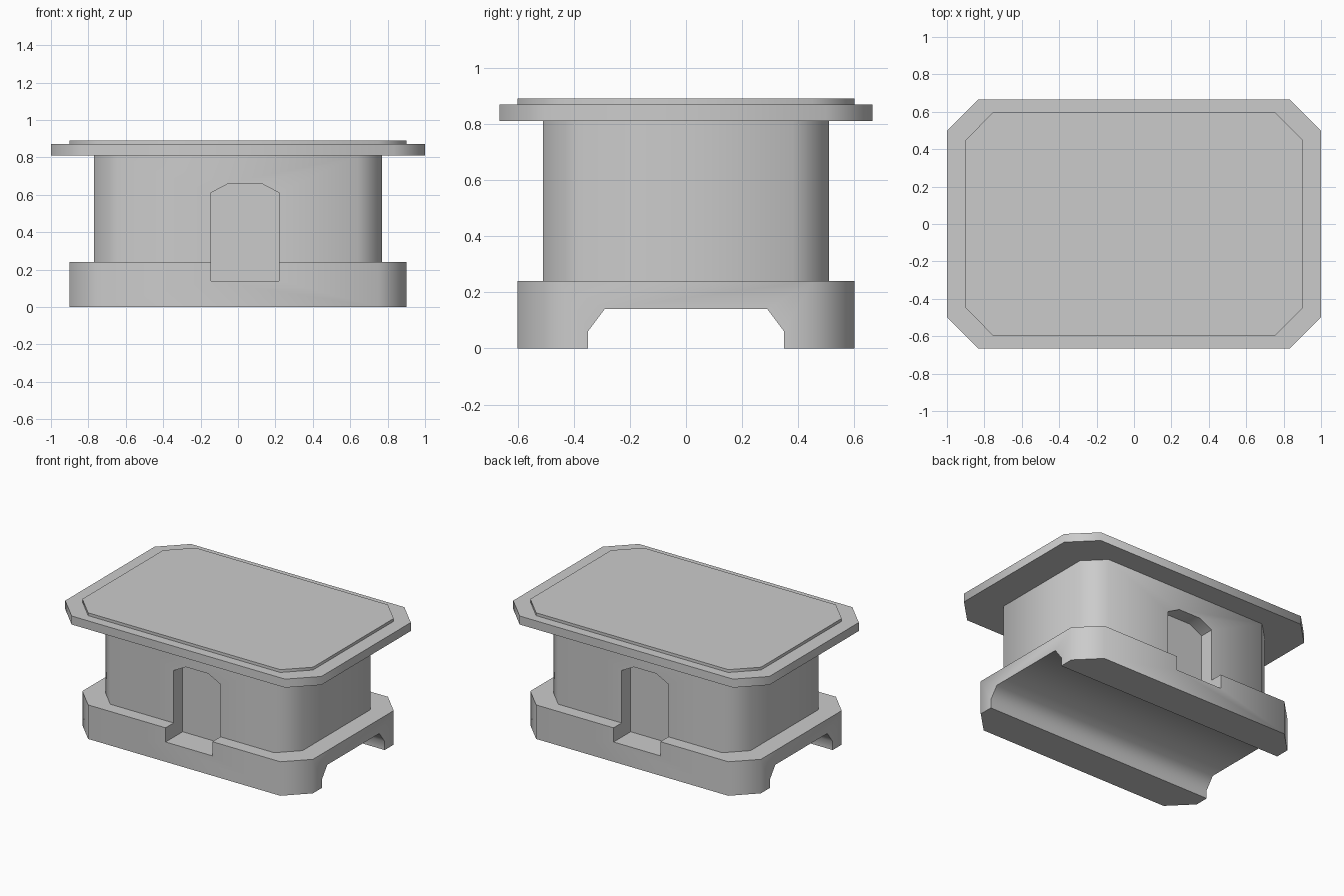
import bpy, bmesh, math
from mathutils import Matrix

if "Cube" in bpy.data.objects:
    bpy.data.objects.remove(bpy.data.objects["Cube"])


def prism(name, points, vec):
    """Extrude a closed 3D polygon along vec."""
    bm = bmesh.new()
    face = bm.faces.new([bm.verts.new(p) for p in points])
    res = bmesh.ops.extrude_face_region(bm, geom=[face])
    verts = [v for v in res["geom"] if isinstance(v, bmesh.types.BMVert)]
    bmesh.ops.translate(bm, verts=verts, vec=vec)
    bmesh.ops.recalc_face_normals(bm, faces=bm.faces)
    mesh = bpy.data.meshes.new(name)
    bm.to_mesh(mesh)
    bm.free()
    obj = bpy.data.objects.new(name, mesh)
    bpy.context.collection.objects.link(obj)
    return obj


def octagon_block(name, x, y, c, z0, z1):
    """Rectangular block with chamfered vertical corners."""
    pts = [(x - c, -y), (x, c - y), (x, y - c), (x - c, y),
           (c - x, y), (-x, y - c), (-x, c - y), (c - x, -y)]
    return prism(name, [(px, py, z0) for px, py in pts], (0, 0, z1 - z0))


def cut(obj, cutters):
    for cutter in cutters:
        mod = obj.modifiers.new("cut", 'BOOLEAN')
        mod.operation = 'DIFFERENCE'
        mod.solver = 'EXACT'
        mod.object = cutter
        bpy.context.view_layer.objects.active = obj
        bpy.ops.object.modifier_apply(modifier=mod.name)


# Main stacked blocks
base = octagon_block("base", 0.9, 0.6, 0.15, 0, 0.24)
body = octagon_block("body", 0.77, 0.51, 0.13, 0.24, 0.81)
plate = octagon_block("top_plate", 1.0, 0.665, 0.167, 0.81, 0.87)
cap = octagon_block("top_cap", 0.9, 0.6, 0.15, 0.87, 0.89)

# Channel running under the base
half = [(0.35, -0.1), (0.35, 0.06), (0.29, 0.14)]
profile = half + [(-y, z) for y, z in reversed(half)]
channel = prism("channel_cutter", [(-1.2, y, z) for y, z in profile], (2.4, 0, 0))

# Doorway recess, repeated on the back by a half turn
door = [(-0.145, 0.14), (0.22, 0.14), (0.22, 0.61), (0.125, 0.66),
        (-0.05, 0.66), (-0.145, 0.61)]
front = prism("front_door_cutter", [(x, -0.41, z) for x, z in door], (0, -0.5, 0))
back = front.copy()
back.data = front.data.copy()
back.name = "back_door_cutter"
back.data.transform(Matrix.Rotation(math.pi, 4, 'Z'))
bpy.context.collection.objects.link(back)

cut(base, [channel, front, back])
cut(body, [front, back])
for cutter in (channel, front, back):
    bpy.data.objects.remove(cutter)

# Soft shading over the chamfers
for obj in (base, body, plate, cap):
    bpy.ops.object.select_all(action='DESELECT')
    obj.select_set(True)
    bpy.context.view_layer.objects.active = obj
    bpy.ops.object.shade_smooth_by_angle(angle=math.radians(60))
